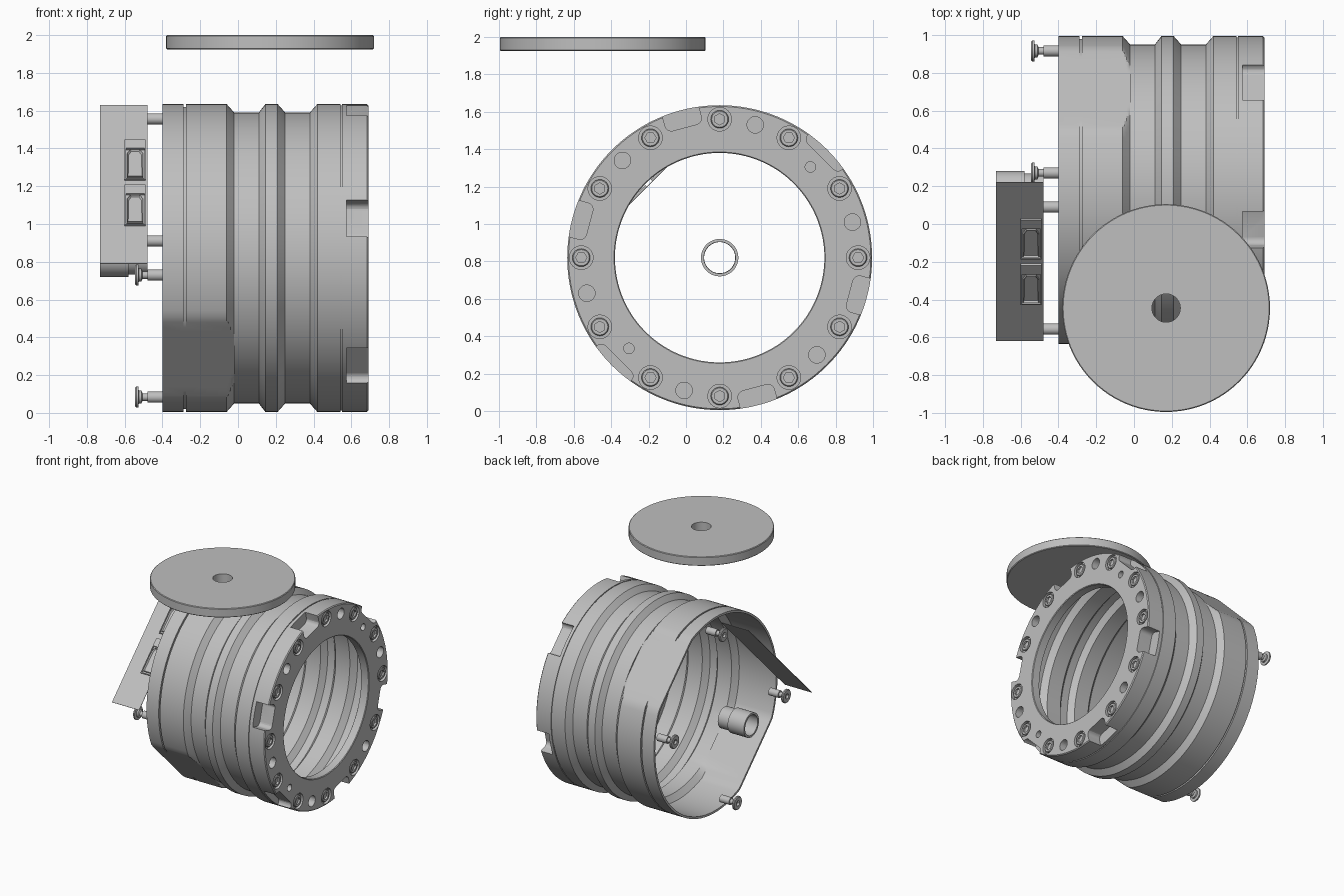
import bpy, bmesh
from math import cos, sin, pi, radians
from mathutils import Matrix

if "Cube" in bpy.data.objects:
    bpy.data.objects.remove(bpy.data.objects["Cube"])

grey = bpy.data.materials.new("plain grey")
grey.use_nodes = True
color = (0.52, 0.52, 0.52, 1)
grey.diffuse_color = color
grey.node_tree.nodes["Principled BSDF"].inputs["Base Color"].default_value = color

T, R = Matrix.Translation, Matrix.Rotation
AXIS = T((0, 0.18, 0.82))          # barrel axis, running along x


def polar(x, r, deg):
    """Place something at an angle around the barrel axis."""
    return AXIS @ R(radians(deg), 4, 'X') @ T((x, r, 0))


def finish(name, bm, matrix=Matrix(), smooth=True):
    bmesh.ops.recalc_face_normals(bm, faces=bm.faces)
    mesh = bpy.data.meshes.new(name)
    bm.to_mesh(mesh)
    bm.free()
    mesh.transform(matrix)
    mesh.materials.append(grey)
    ob = bpy.data.objects.new(name, mesh)
    bpy.context.collection.objects.link(ob)
    if smooth:
        shade(ob)
    return ob


def shade(ob):
    bpy.ops.object.select_all(action='DESELECT')
    ob.select_set(True)
    bpy.context.view_layer.objects.active = ob
    bpy.ops.object.shade_smooth_by_angle(angle=radians(25))


def round_radius(p, a):
    return p[1]


def flat_radius(p, a):
    """Circle clipped by two opposite flats at 45 degrees."""
    return min(p[1], p[2] / max(abs(cos(a - pi / 4)), 0.01)) if p[2] else p[1]


def hex_radius(p, a):
    """Points marked with a third value become hexagons."""
    return p[1] / cos(a % (pi / 3) - pi / 6) if len(p) > 2 else p[1]


def lathe(name, points, matrix, steps=48, radius=round_radius, closed=True):
    """Spin (x, r) points about the x axis."""
    bm = bmesh.new()
    rings = []
    for p in points:
        angles = [2 * pi * i / steps for i in range(steps)]
        rings.append([bm.verts.new((p[0], radius(p, a) * cos(a), radius(p, a) * sin(a)))
                      for a in angles])
    pairs = list(zip(rings, rings[1:])) + ([(rings[-1], rings[0])] if closed else [])
    for one, two in pairs:
        for i in range(steps):
            j = (i + 1) % steps
            bm.faces.new((one[i], one[j], two[j], two[i]))
    bmesh.ops.remove_doubles(bm, verts=bm.verts, dist=0.0001)
    return finish(name, bm, matrix)


# Barrel shell: ribbed outside, parallel inside, clipped by flats at the open end
BIG, LOW, FLAT, WALL = 0.815, 0.77, 0.757, 0.018
outer = [(-0.4, BIG, FLAT), (-0.288, BIG, FLAT), (-0.288, 0.8, FLAT),
         (-0.276, 0.8, FLAT), (-0.276, BIG, FLAT)]
outer += [(-0.06 + 0.04 * k / 4, BIG - (BIG - LOW) * k / 4, FLAT) for k in range(5)]
ribs = [(-0.02, LOW), (0.11, LOW), (0.145, BIG), (0.21, BIG), (0.25, LOW), (0.38, LOW), (0.42, BIG)]
outer += [(x, r, 0) for x, r in ribs]
outer += [(x, r, 0) for x, r in [(0.542, BIG), (0.542, 0.808), (0.55, 0.808), (0.55, BIG),
                                 (0.683, BIG), (0.69, 0.808)]]
flange = [(0.69, 0.565, 0), (0.685, 0.56, 0), (0.62, 0.56, 0), (0.62, 0.69, 0),
          (0.54, 0.69, 0), (0.54, BIG - WALL, 0)]
inner = [(x, r - WALL, 0) for x, r in reversed(ribs)]
inner += [(x, r - WALL, FLAT - WALL) for x, r in [(-0.02, LOW), (-0.06, BIG), (-0.4, BIG)]]
barrel = lathe("barrel", outer + flange + inner, AXIS, 144, flat_radius)

# Cutters for the flange: notches, bolt seats and holes
cut = bmesh.new()


def drill(deg, r, size, depth):
    bmesh.ops.create_cone(cut, cap_ends=True, segments=32, radius1=size, radius2=size,
                          depth=2 * depth, matrix=polar(0.69, r, deg) @ R(pi / 2, 4, 'Y'))


for deg in range(0, 360, 30):
    drill(deg, 0.74, 0.063, 0.025)
for deg in range(15, 360, 60):
    drill(deg, 0.735, 0.044, 0.06)
for deg in (45, 225):
    drill(deg, 0.686, 0.028, 0.06)
for deg in range(45, 360, 60):
    floor = 0.765 if deg in (45, 225) else 0.72
    half = 0.13 if deg in (45, 225) else 0.1
    box = bmesh.ops.create_cube(cut, size=1)["verts"]
    edges = [e for e in {e for v in box for e in v.link_edges}
             if abs(e.verts[0].co.x - e.verts[1].co.x) > 0.5
             and e.verts[0].co.y < 0]
    bmesh.ops.transform(cut, verts=box, matrix=Matrix.Diagonal((0.23, 0.2, 2 * half, 1)))
    bmesh.ops.transform(cut, verts=box, matrix=polar(0.69, floor + 0.1, deg))
    bmesh.ops.bevel(cut, geom=edges, offset=0.035, segments=5, profile=0.5, affect='EDGES')
cutter = finish("flange_cutter", cut, smooth=False)
cutter.hide_render = True
mod = barrel.modifiers.new("cuts", 'BOOLEAN')
mod.object = cutter
mod.operation = 'DIFFERENCE'
mod.solver = 'EXACT'
bpy.context.view_layer.objects.active = barrel
bpy.ops.object.modifier_apply(modifier="cuts")
bpy.data.objects.remove(cutter)
shade(barrel)

# Flange bolts with hexagon sockets
bolt = [(-0.03, 0), (-0.03, 0.048), (-0.008, 0.048), (-0.003, 0.043),
        (-0.003, 0.026, 'hex'), (-0.018, 0.026, 'hex'), (-0.018, 0)]
for deg in range(0, 360, 30):
    lathe("flange_bolt", bolt, polar(0.69, 0.74, deg), 24, hex_radius, False)

# Rear screws: wide pin, thin neck and a flanged head with a socket
screw = [(-0.39, 0), (-0.39, 0.03), (-0.48, 0.03), (-0.48, 0.02), (-0.505, 0.02),
         (-0.512, 0.034), (-0.525, 0.034), (-0.528, 0.056), (-0.538, 0.056), (-0.544, 0.05),
         (-0.544, 0.02, 'hex'), (-0.525, 0.02, 'hex'), (-0.525, 0)]
for deg in (7, 83, 187, 263):
    lathe("rear_screw", screw, polar(0, 0.742, deg), 24, hex_radius, False)

# Stepped tube on the axis
lathe("centre_tube", [(-0.73, 0.1), (-0.58, 0.1), (-0.58, 0.087), (-0.48, 0.087),
                      (-0.48, 0.083), (-0.73, 0.083)], AXIS)

# Round lid with a centre hole
lathe("lid", [(1.925, 0.075), (1.925, 0.545), (1.93, 0.55), (1.995, 0.55), (2, 0.545),
              (2, 0.075)], T((0.17, -0.445, 0)) @ R(-pi / 2, 4, 'Y'), 96)

# Sloping panel with two sockets
SLOPE = T((-0.605, -0.2, 1.21)) @ R(pi / 4, 4, 'X')


def slab(name, x, y, z, w, l, h):
    bm = bmesh.new()
    bmesh.ops.create_cube(bm, size=1, matrix=T((x, y, z)) @ Matrix.Diagonal((w, l, h, 1)))
    finish(name, bm, SLOPE, False)


slab("panel", 0, 0, -0.002, 0.25, 1.188, 0.004)
for y in (0.177, -0.163):
    for side in (-1, 1):
        slab("socket_side", 0.06 + 0.052 * side, y, 0.006, 0.006, 0.297, 0.012)
    slab("socket_end", 0.06, y - 0.145, 0.006, 0.11, 0.007, 0.012)
    slab("socket_bar", 0.06, y + 0.115, 0.006, 0.11, 0.067, 0.012)
    # Raised rim with two clipped corners
    bm = bmesh.new()
    outline = [(-0.042, -0.13), (0.042, -0.13), (0.042, 0.04), (0.025, 0.07),
               (-0.025, 0.07), (-0.042, 0.04)]
    face = bm.faces.new([bm.verts.new((0.06 + px, y + py, 0)) for px, py in outline])
    top = bmesh.ops.extrude_face_region(bm, geom=[face])["geom"]
    bmesh.ops.translate(bm, vec=(0, 0, 0.014), verts=[g for g in top if isinstance(g, bmesh.types.BMVert)])
    lid_face = [g for g in top if isinstance(g, bmesh.types.BMFace)]
    bmesh.ops.inset_region(bm, faces=lid_face, thickness=0.008)
    bmesh.ops.translate(bm, vec=(0, 0, -0.01), verts=lid_face[0].verts)
    finish("socket_rim", bm, SLOPE, False)
